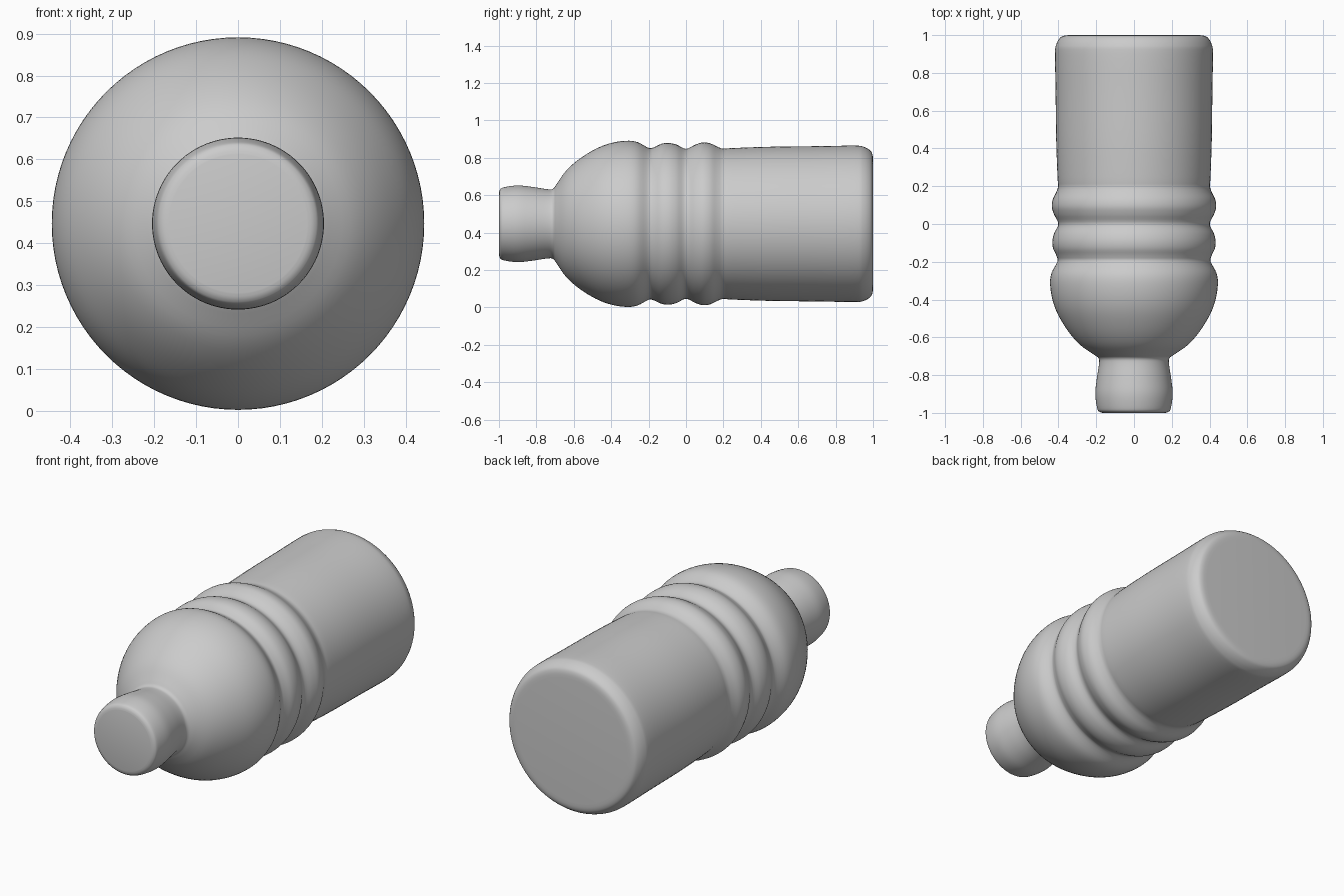
import bpy, bmesh, math

SIDES = 96
STEPS = 4
AXIS_HEIGHT = 0.447

cube = bpy.data.objects.get("Cube")
if cube:
    bpy.data.objects.remove(cube, do_unlink=True)

plastic = bpy.data.materials.new("grey plastic")
plastic.use_nodes = True
colour = (0.6, 0.6, 0.6, 1)
plastic.diffuse_color = colour
plastic.node_tree.nodes["Principled BSDF"].inputs["Base Color"].default_value = colour

# Outline as (y, radius), from the cap to the base
cap = [(-1, 0.165), (-0.994, 0.183), (-0.975, 0.195), (-0.9, 0.205), (-0.82, 0.197),
       (-0.74, 0.185), (-0.71, 0.188)]
shoulder = [(-0.69, 0.215), (-0.64, 0.285), (-0.57, 0.347), (-0.48, 0.402),
            (-0.4, 0.432), (-0.32, 0.444), (-0.26, 0.437), (-0.2, 0.406)]
ribs = [(-0.17, 0.41), (-0.13, 0.428), (-0.09, 0.432), (-0.05, 0.423), (0, 0.401),
        (0.05, 0.423), (0.09, 0.435), (0.13, 0.43), (0.17, 0.411), (0.2, 0.402)]
body = [(0.25, 0.405), (0.45, 0.412), (0.7, 0.415), (0.9, 0.418), (0.95, 0.412),
        (0.985, 0.392), (0.997, 0.37), (1, 0.34)]
outline = cap + shoulder + ribs + body


def smooth_outline(points):
    """Catmull-Rom curve through the outline points."""
    padded = [points[0]] + points + [points[-1]]
    result = []
    for a, b, c, d in zip(padded, padded[1:], padded[2:], padded[3:]):
        for step in range(STEPS):
            t = step / STEPS
            result.append(tuple(
                q + t * (r - p + t * (2 * p - 5 * q + 4 * r - s + t * (3 * (q - r) + s - p))) / 2
                for p, q, r, s in zip(a, b, c, d)))
    return result + [points[-1]]


# Turn the outline around the long axis
bm = bmesh.new()
rings = []
for y, radius in smooth_outline(outline):
    y = max(-1, min(1, y))
    angles = [2 * math.pi * i / SIDES for i in range(SIDES)]
    rings.append([bm.verts.new((radius * math.cos(a), y, radius * math.sin(a) + AXIS_HEIGHT))
                  for a in angles])
for near, far in zip(rings, rings[1:]):
    for i in range(SIDES):
        j = (i + 1) % SIDES
        bm.faces.new((near[i], near[j], far[j], far[i]))

# Close both ends
bm.faces.new(rings[0])
bm.faces.new(rings[-1])
bmesh.ops.recalc_face_normals(bm, faces=bm.faces)

mesh = bpy.data.meshes.new("bottle")
bm.to_mesh(mesh)
bm.free()
mesh.materials.append(plastic)
bottle = bpy.data.objects.new("bottle", mesh)
bpy.context.collection.objects.link(bottle)
bpy.context.view_layer.objects.active = bottle
bottle.select_set(True)
bpy.ops.object.shade_smooth_by_angle(angle=math.radians(40))
